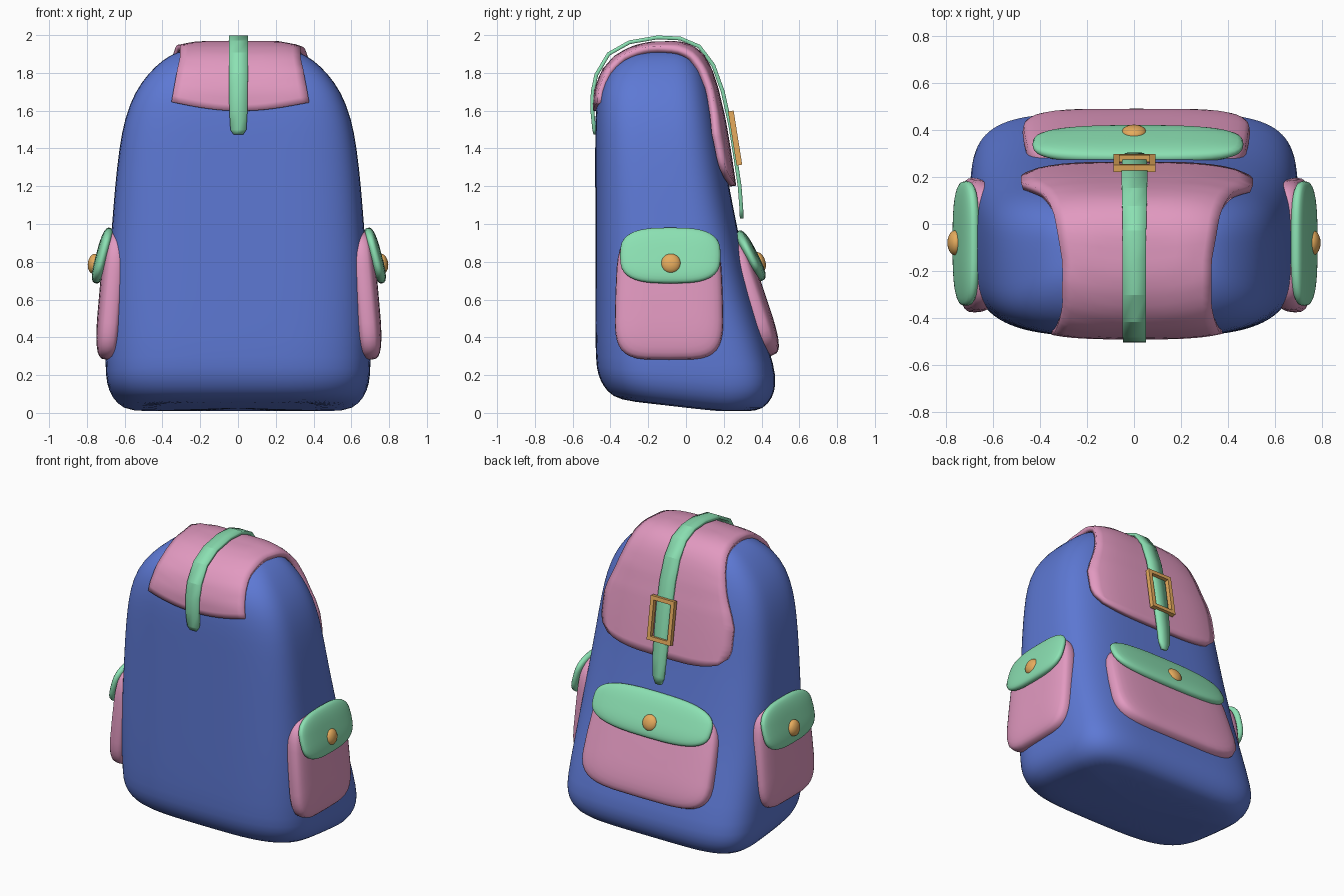
import bpy, bmesh
from math import sin, cos, pi, radians, copysign
from mathutils import Matrix, Vector
from mathutils.bvhtree import BVHTree

if "Cube" in bpy.data.objects:
    bpy.data.objects.remove(bpy.data.objects["Cube"])


def material(name, rgb):
    m = bpy.data.materials.new(name)
    m.diffuse_color = (*rgb, 1)
    m.use_nodes = True
    m.node_tree.nodes["Principled BSDF"].inputs["Base Color"].default_value = m.diffuse_color
    return m


BLUE = material("blue_cloth", (0.11, 0.19, 0.66))
PINK = material("pink_cloth", (0.76, 0.32, 0.53))
GREEN = material("green_cloth", (0.26, 0.75, 0.45))
GOLD = material("brass", (0.79, 0.41, 0.11))


def finish(name, bm, mat, angle=None, thickness=0, subdiv=0):
    bmesh.ops.recalc_face_normals(bm, faces=bm.faces)
    me = bpy.data.meshes.new(name)
    bm.to_mesh(me)
    bm.free()
    me.materials.append(mat)
    ob = bpy.data.objects.new(name, me)
    bpy.context.collection.objects.link(ob)
    if thickness:
        s = ob.modifiers.new("thickness", "SOLIDIFY")
        s.thickness, s.offset = thickness, 0
    if subdiv:
        s = ob.modifiers.new("smooth", "SUBSURF")
        s.levels = s.render_levels = subdiv
    if angle:
        bpy.ops.object.select_all(action="DESELECT")
        ob.select_set(True)
        bpy.context.view_layer.objects.active = ob
        bpy.ops.object.shade_smooth_by_angle(angle=radians(angle))
    return ob


def spow(v, e):
    return copysign(abs(v) ** e, v)


def skin(bm, rows, closed=False):
    n = len(rows[0])
    for a, b in zip(rows, rows[1:]):
        for i in range(n if closed else n - 1):
            j = (i + 1) % n
            bm.faces.new((a[i], a[j], b[j], b[i]))


def lerp_table(table, t):
    for (a, va), (b, vb) in zip(table, table[1:]):
        if t <= b:
            return va + (vb - va) * max(0, t - a) / (b - a)
    return table[-1][1]


# Body: rounded-rectangle sections (z, half width, back y, front y)
sections = [
    (0.0, 0.52, -0.30, 0.33), (0.02, 0.615, -0.39, 0.41), (0.08, 0.673, -0.44, 0.46),
    (0.15, 0.697, -0.467, 0.476), (0.23, 0.704, -0.479, 0.474), (0.50, 0.70, -0.481, 0.39),
    (0.75, 0.688, -0.481, 0.318), (1.0, 0.667, -0.481, 0.268), (1.2, 0.652, -0.481, 0.228),
    (1.4, 0.63, -0.481, 0.195), (1.56, 0.601, -0.481, 0.17), (1.7, 0.547, -0.47, 0.141),
    (1.8, 0.473, -0.43, 0.11), (1.87, 0.398, -0.365, 0.073), (1.912, 0.325, -0.285, 0.025),
    (1.932, 0.22, -0.2, -0.04)]
bm = bmesh.new()
rings = []
for z, w, y0, y1 in sections:
    ring = []
    front = 0.41 + 0.14 * min(1, z / 1.2)       # squarer corners low on the front
    for i in range(48):
        a = 2 * pi * i / 48
        e = front if sin(a) > 0 else 0.55
        x = w * spow(cos(a), e)
        y = (y0 + y1) / 2 + (y1 - y0) / 2 * spow(sin(a), e)
        lift = max(0, 0.2 - y) * 0.115 * max(0, 1 - z / 0.5)   # base rises to the back
        ring.append(bm.verts.new((x, y, z + lift)))
    rings.append(ring)
skin(bm, rings, True)
bm.faces.new(rings[0])
bm.faces.new(rings[-1])
bmesh.ops.recalc_face_normals(bm, faces=bm.faces)
tree = BVHTree.FromBMesh(bm)
finish("bag_body", bm, BLUE, 60, subdiv=1)

# Top flap: draped over the body by casting rays from an inner axis
half_width = [(-32, 0.42), (-28, 0.47), (-21, 0.49), (5, 0.49), (20, 0.465), (40, 0.415), (56, 0.38),
              (72, 0.345), (95, 0.315), (120, 0.315), (155, 0.362)]
bm = bmesh.new()
rows = []
for k in range(41):
    t = k / 40
    row = []
    for i in range(17):
        u = i / 8 - 1
        deg = -32 + 3 * u ** 4 + t * (187.5 - 3 * u ** 4 - 8 * u * u)
        x = 0.012 + u * lerp_table(half_width, -32 + t * 187)
        d = Vector((0, cos(radians(deg)), sin(radians(deg))))
        hit = tree.ray_cast(Vector((x, -0.15, 1.45)), d)[0]
        off = 0.02 + 0.008 * max(0, 1 - t * 3) - 0.022 * max(0, (t - 0.6) / 0.4)
        row.append(bm.verts.new(hit + d * off))
    rows.append(row)
skin(bm, rows)
finish("top_flap", bm, PINK, 40, thickness=0.034)

# Strap: ribbon over the flap (y, z, half width)
path = [(-.480, 1.475, .025), (-.486, 1.50, .042), (-.496, 1.60, .048), (-.494, 1.70, .049),
        (-.475, 1.79, .05), (-.41, 1.90, .05), (-.30, 1.962, .05), (-.15, 1.988, .05),
        (-.03, 1.982, .05), (.07, 1.94, .052), (.145, 1.84, .054), (.195, 1.70, .055),
        (.235, 1.52, .055), (.262, 1.35, .052), (.284, 1.20, .048), (.293, 1.08, .04),
        (.295, 1.03, .02)]
bm = bmesh.new()
skin(bm, [[bm.verts.new((0.002 + s * w, y, z)) for s in (-1, 0, 1)] for y, z, w in path])
finish("strap", bm, GREEN, 15, thickness=0.02)

# Buckle: four-bar frame, leaning with the flap
bm = bmesh.new()
lean = Matrix.Translation((0.002, 0.26, 1.455)) @ Matrix.Rotation(radians(9), 4, "X")
bars = [(s * 0.077, 0, 0.026, 0.29) for s in (-1, 1)] + [(0, s * 0.132, 0.18, 0.026) for s in (-1, 1)]
for x, z, w, h in bars:
    m = lean @ Matrix.Translation((x, 0, z)) @ Matrix.Diagonal((w, 0.03, h, 1))
    bmesh.ops.create_cube(bm, size=1, matrix=m)
finish("buckle", bm, GOLD)


def pillow(name, centre, yaw, tilt, half, corner, edge, mat, taper=0.0):
    """Padded rounded rectangle facing +y before yaw; half = (width, depth, height)."""
    bm = bmesh.new()
    rows = []
    n = 40
    for k in range(1, 16):
        p = -pi / 2 + pi * k / 16
        r = abs(cos(p)) ** edge
        row = []
        for i in range(n):
            a = 2 * pi * i / n
            v = r * spow(sin(a), corner)
            u = r * spow(cos(a), corner) * (1 - taper * v)
            row.append(bm.verts.new((half[0] * u, half[1] * spow(sin(p), edge), half[2] * v)))
        rows.append(row)
    skin(bm, rows, True)
    bm.faces.new(rows[0])
    bm.faces.new(rows[-1])
    m = Matrix.Rotation(radians(yaw), 4, "Z") @ Matrix.Rotation(radians(tilt), 4, "X")
    bm.transform(Matrix.Translation(centre) @ m)
    finish(name, bm, mat, 60)


# Front pocket with its flap and button
pillow("front_pocket", (0.01, 0.348, 0.61), 0, 18.5, (0.48, 0.074, 0.325), 0.46, 0.56, PINK, 0.04)
pillow("front_pocket_flap", (0.017, 0.34, 0.832), 0, 27, (0.45, 0.04, 0.147), 0.68, 0.72, GREEN)
pillow("front_button", (0, 0.39, 0.80), 0, 20, (0.053, 0.03, 0.053), 1, 1, GOLD)

# Matching pockets on both sides
for side, s, shift in (("right", 1, 0.003), ("left", -1, -0.006)):
    yaw = -90 * s
    x = lambda v: s * (v + shift)
    pillow(side + "_pocket", (x(0.672), -0.09, 0.622), yaw, 5, (0.284, 0.07, 0.342), 0.46, 0.58, PINK, 0.04)
    pillow(side + "_pocket_flap", (x(0.722), -0.083, 0.833), yaw, 15, (0.266, 0.036, 0.152), 0.66, 0.72, GREEN)
    pillow(side + "_button", (s * 0.763, -0.08, 0.79), yaw, 8, (0.053, 0.032, 0.053), 1, 1, GOLD)
